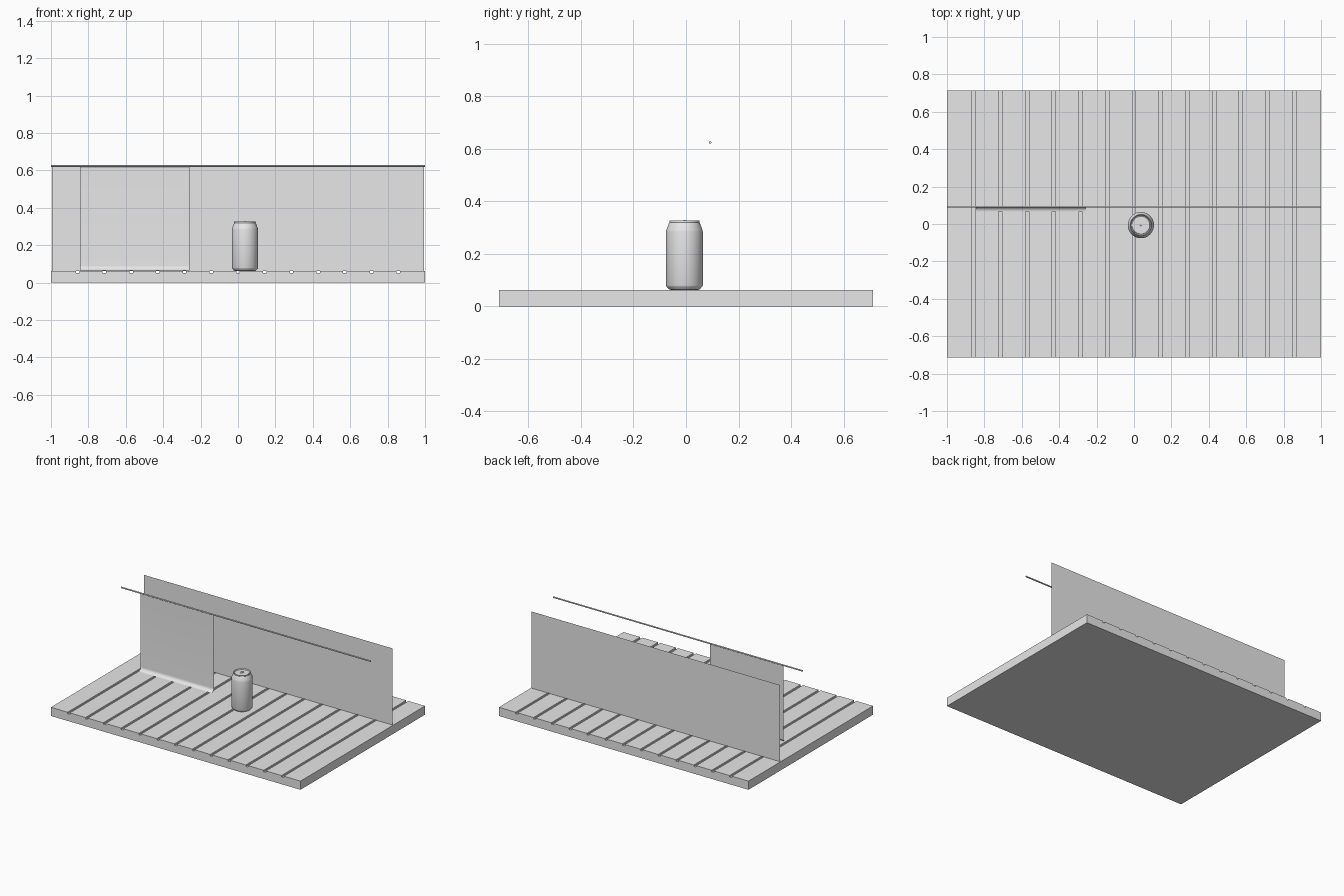
import bpy, bmesh, math

if "Cube" in bpy.data.objects:
    bpy.data.objects.remove(bpy.data.objects["Cube"])

FLOOR = 0.063
CAN_X, CAN_Y = 0.037, -0.006

grey = bpy.data.materials.new("plain grey")
grey.diffuse_color = (0.8, 0.8, 0.8, 1)
grey.use_nodes = True
grey.node_tree.nodes["Principled BSDF"].inputs["Base Color"].default_value = grey.diffuse_color


def finish(name, bm, smooth=False, recalc=True):
    if recalc:
        bmesh.ops.recalc_face_normals(bm, faces=bm.faces[:])
    me = bpy.data.meshes.new(name)
    bm.to_mesh(me)
    bm.free()
    me.materials.append(grey)
    ob = bpy.data.objects.new(name, me)
    bpy.context.collection.objects.link(ob)
    if smooth:
        bpy.ops.object.select_all(action='DESELECT')
        ob.select_set(True)
        bpy.context.view_layer.objects.active = ob
        bpy.ops.object.shade_smooth_by_angle(angle=math.radians(35))
    return ob


def lathe(name, profile, x, y, steps=48):
    """Spin (radius, z) points about a vertical axis."""
    bm = bmesh.new()
    rings = []
    for r, z in profile:
        rings.append([bm.verts.new((x + r * math.cos(2 * math.pi * i / steps),
                                    y + r * math.sin(2 * math.pi * i / steps), z))
                      for i in range(steps)])
    for a, b in zip(rings, rings[1:]):
        for i in range(steps):
            j = (i + 1) % steps
            bm.faces.new((a[i], a[j], b[j], b[i]))
    bm.faces.new(rings[0])
    bm.faces.new(rings[-1])
    return finish(name, bm, True)


def sheet(name, path, x0, x1, smooth=False):
    """Thin surface following (y, z) points, facing the front."""
    bm = bmesh.new()
    rows = [(bm.verts.new((x0, y, z)), bm.verts.new((x1, y, z))) for y, z in path]
    for a, b in zip(rows, rows[1:]):
        bm.faces.new((a[0], a[1], b[1], b[0]))
    return finish(name, bm, smooth, recalc=False)


# Table top: slab profile with square grooves between the 14 planks
GW, GD = 0.009, 0.011
pts = [(-1, 0), (1, 0), (1, FLOOR)]
for k in range(6, -7, -1):
    c = k / 7
    pts += [(c + GW, FLOOR), (c + GW, FLOOR - GD), (c - GW, FLOOR - GD), (c - GW, FLOOR)]
pts.append((-1, FLOOR))
bm = bmesh.new()
face = bm.faces.new([bm.verts.new((x, -0.713, z)) for x, z in pts])
ext = bmesh.ops.extrude_face_region(bm, geom=[face])
bmesh.ops.translate(bm, vec=(0, 1.426, 0),
                    verts=[g for g in ext["geom"] if isinstance(g, bmesh.types.BMVert)])
finish("plank_table", bm)

# Back wall
sheet("back_wall", [(0.347, FLOOR), (0.347, 0.618)], -0.995, 0.995)

# Hanging cloth with a curved foot that meets the table
R = 0.026
curve = [(0.092 - R + R * math.sin(a), FLOOR + 0.002 + R - R * math.cos(a))
         for a in [math.pi / 2 * i / 10 for i in range(11)]]
sheet("hanging_cloth", curve + [(0.092, 0.62)], -0.845, -0.258, True)

# Rod along the top of the cloth
bm = bmesh.new()
bmesh.ops.create_cone(bm, cap_ends=True, segments=16, radius1=0.005, radius2=0.005, depth=2)
for v in bm.verts:
    v.co = (v.co.z, v.co.y + 0.092, v.co.x + 0.624)
finish("curtain_rod", bm, True)

# Drinks can: domed base, straight body, tapered neck, rim and sunken lid
lathe("can_body", [
    (0.030, 0.072), (0.048, 0.069), (0.053, 0.063), (0.058, 0.064), (0.063, 0.070),
    (0.068, 0.075), (0.070, 0.080), (0.070, 0.284), (0.069, 0.290), (0.060, 0.314),
    (0.057, 0.319), (0.058, 0.323), (0.057, 0.326), (0.055, 0.326), (0.053, 0.323),
    (0.052, 0.318), (0.049, 0.317), (0.047, 0.321), (0.020, 0.321)], CAN_X, CAN_Y)

# Pull tab and its rivet
bm = bmesh.new()
bmesh.ops.create_cone(bm, cap_ends=True, segments=24, radius1=1, radius2=1, depth=0.003)
for v in bm.verts:
    v.co = (CAN_X + v.co.x * 0.011, CAN_Y + v.co.y * 0.018, v.co.z + 0.3255)
finish("pull_tab", bm, True)
lathe("tab_rivet", [(0.004, 0.320), (0.004, 0.3275), (0.003, 0.3285)], CAN_X, CAN_Y, 16)
